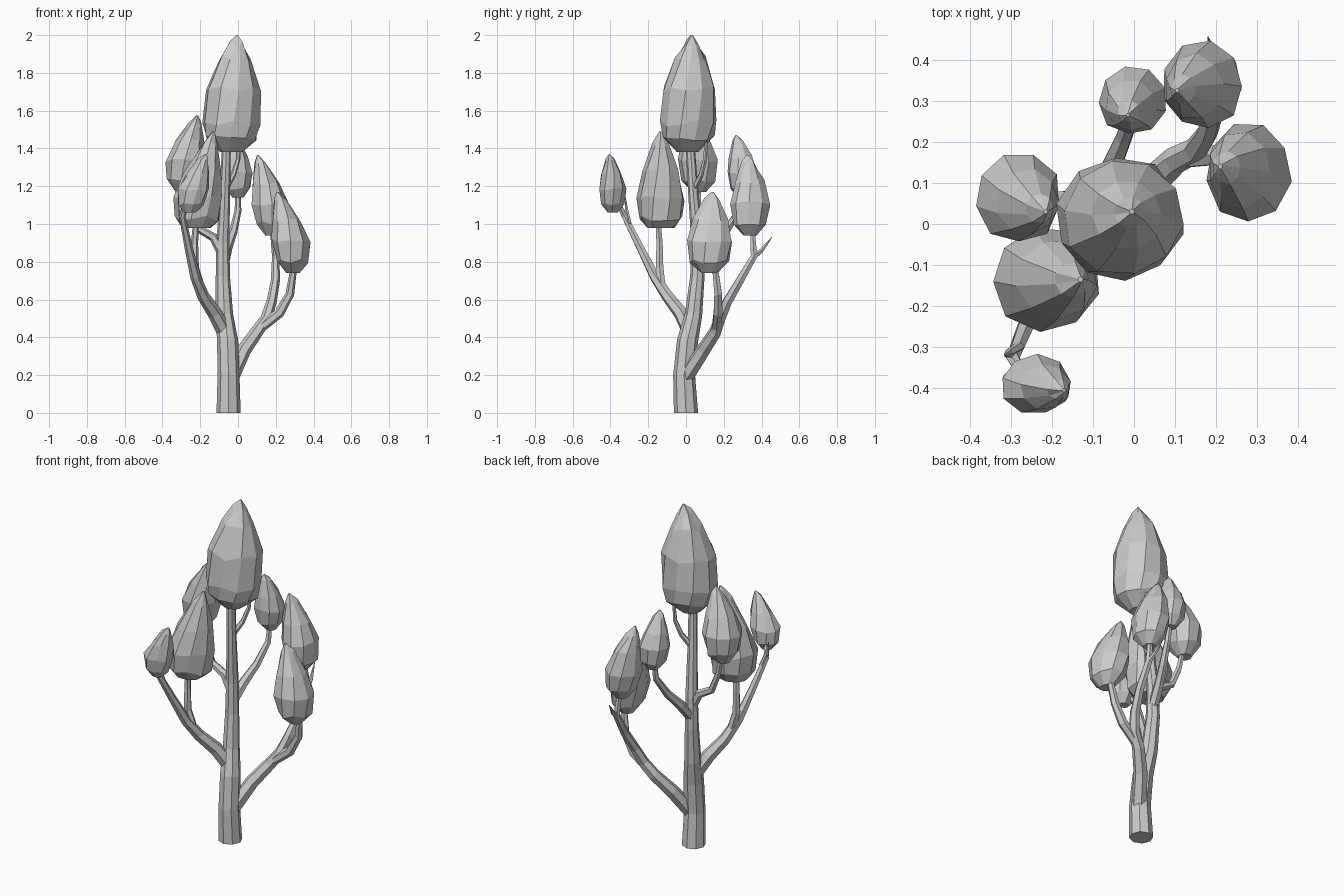
import bpy, bmesh, math, random
from mathutils import Vector

random.seed(4)


def finish(name, bm):
    bmesh.ops.recalc_face_normals(bm, faces=bm.faces)
    mesh = bpy.data.meshes.new(name)
    bm.to_mesh(mesh)
    bm.free()
    obj = bpy.data.objects.new(name, mesh)
    bpy.context.collection.objects.link(obj)
    return obj


def loft(name, rings):
    """Skin a stack of equal vertex rings and cap both ends."""
    bm = bmesh.new()
    rows = [[bm.verts.new(p) for p in ring] for ring in rings]
    n = len(rows[0])
    for a, b in zip(rows, rows[1:]):
        for i in range(n):
            j = (i + 1) % n
            bm.faces.new((a[i], a[j], b[j], b[i]))
    bm.faces.new(rows[0][::-1])
    bm.faces.new(rows[-1])
    return finish(name, bm)


def limb(name, path, sides=6):
    """Tapered branch; path points are (x, y, z, radius)."""
    pts = [Vector(p[:3]) for p in path]
    rings = []
    for k, p in enumerate(path):
        t = (pts[min(k + 1, len(pts) - 1)] - pts[max(k - 1, 0)]).normalized()
        if k == 0 and p[2] == 0:
            t = Vector((0, 0, 1))
        u = Vector((0, 1, 0)).cross(t).normalized()
        v = t.cross(u)
        rings.append([pts[k] + p[3] * (math.cos(a) * u + math.sin(a) * v)
                      for a in (math.tau * i / sides for i in range(sides))])
    return loft(name, rings)


BUD = ((0, .36), (.15, .86), (.4, 1.02), (.66, .76), (.9, .34), (1, .05))
CROWN = ((0, .38), (.12, .92), (.25, 1.03), (.54, .97), (.8, .56), (.93, .26), (1, .04))
BROAD = ((0, .6), (.1, .92), (.3, 1.02), (.6, .76), (.87, .33), (1, .05))


def foliage(name, centre, radii, z0, z1, tip, profile=BUD, sides=9):
    """Faceted teardrop whose axis bends towards its tip."""
    rings = []
    phase = random.uniform(0, 1)
    for k, (t, r) in enumerate(profile):
        s = t ** 2
        cx = centre[0] + (tip[0] - centre[0]) * s
        cy = centre[1] + (tip[1] - centre[1]) * s
        ring = []
        for i in range(sides):
            a = math.tau * (i + phase) / sides + 0.12 * k
            q = r * random.uniform(.97, 1.06)
            dz = random.uniform(-.03, .03) * (z1 - z0) if 0 < k < len(profile) - 1 else 0
            ring.append((cx + radii[0] * q * math.cos(a),
                         cy + radii[1] * q * math.sin(a),
                         min(z1, z0 + (z1 - z0) * t + dz)))
        rings.append(ring)
    return loft(name, rings)


# Trunk
limb("trunk", [(-.05, 0, 0, .064), (-.05, -.01, .2, .058), (-.055, .008, .38, .056),
               (-.072, .04, .52, .046), (-.08, .06, .72, .038), (-.08, .062, .9, .034),
               (-.07, .04, 1.15, .028), (-.06, .02, 1.45, .023)], 8)

# Main branches and their forks
limb("front_branch", [(-.07, .02, .43, .042), (-.125, -.03, .53, .038), (-.185, -.1, .62, .032),
                      (-.225, -.165, .72, .028), (-.26, -.24, .87, .022),
                      (-.295, -.325, 1.04, .017), (-.265, -.375, 1.14, .012)])
limb("front_fork", [(-.2, -.13, .66, .026), (-.23, -.14, .77, .023),
                    (-.23, -.14, .9, .019), (-.22, -.15, 1.04, .015)])
limb("back_branch", [(-.035, .0, .19, .042), (.03, .09, .33, .038), (.1, .155, .43, .034),
                     (.15, .18, .5, .031), (.178, .22, .59, .027), (.198, .285, .7, .024),
                     (.2, .36, .83, .02), (.18, .35, 1.0, .013)])
limb("back_fork", [(.12, .16, .45, .026), (.22, .17, .53, .027), (.275, .17, .63, .023),
                   (.3, .15, .8, .016)])
limb("left_branch", [(-.08, .06, .84, .028), (-.13, .06, .93, .024), (-.21, .06, .975, .021),
                     (-.255, .065, 1.08, .017), (-.285, .07, 1.22, .013)])
limb("rear_branch", [(-.08, .06, .78, .03), (-.055, .14, .88, .027), (-.025, .21, .96, .022),
                     (0, .28, 1.07, .018), (0, .3, 1.2, .013)])

# Small twigs
limb("back_twig", [(.2, .35, .82, .016), (.195, .4, .86, .012), (.18, .455, .93, .002)])
limb("front_twig", [(-.28, -.3, 1.0, .014), (-.305, -.315, 1.07, .011), (-.315, -.32, 1.14, .002)])
limb("upper_twig", [(-.07, .04, 1.18, .018), (-.025, .08, 1.26, .014), (0, .1, 1.34, .012),
                    (.005, .11, 1.48, .008)])

# Foliage clumps
foliage("crown_foliage", (-.035, .01), (.149, .146), 1.38, 2.0, (-.005, .03), CROWN, 10)
foliage("left_foliage", (-.293, .07), (.1, .106), 1.17, 1.575, (-.215, .03))
foliage("front_left_foliage", (-.22, -.133), (.128, .124), .98, 1.49, (-.13, -.135), BROAD)
foliage("front_foliage", (-.253, -.388), (.081, .07), 1.06, 1.37, (-.17, -.405))
foliage("rear_foliage", (0, .306), (.08, .08), 1.14, 1.47, (-.015, .265))
foliage("back_foliage", (.178, .34), (.094, .103), .94, 1.365, (.105, .325))
foliage("right_foliage", (.292, .124), (.1, .118), .74, 1.17, (.21, .14))
